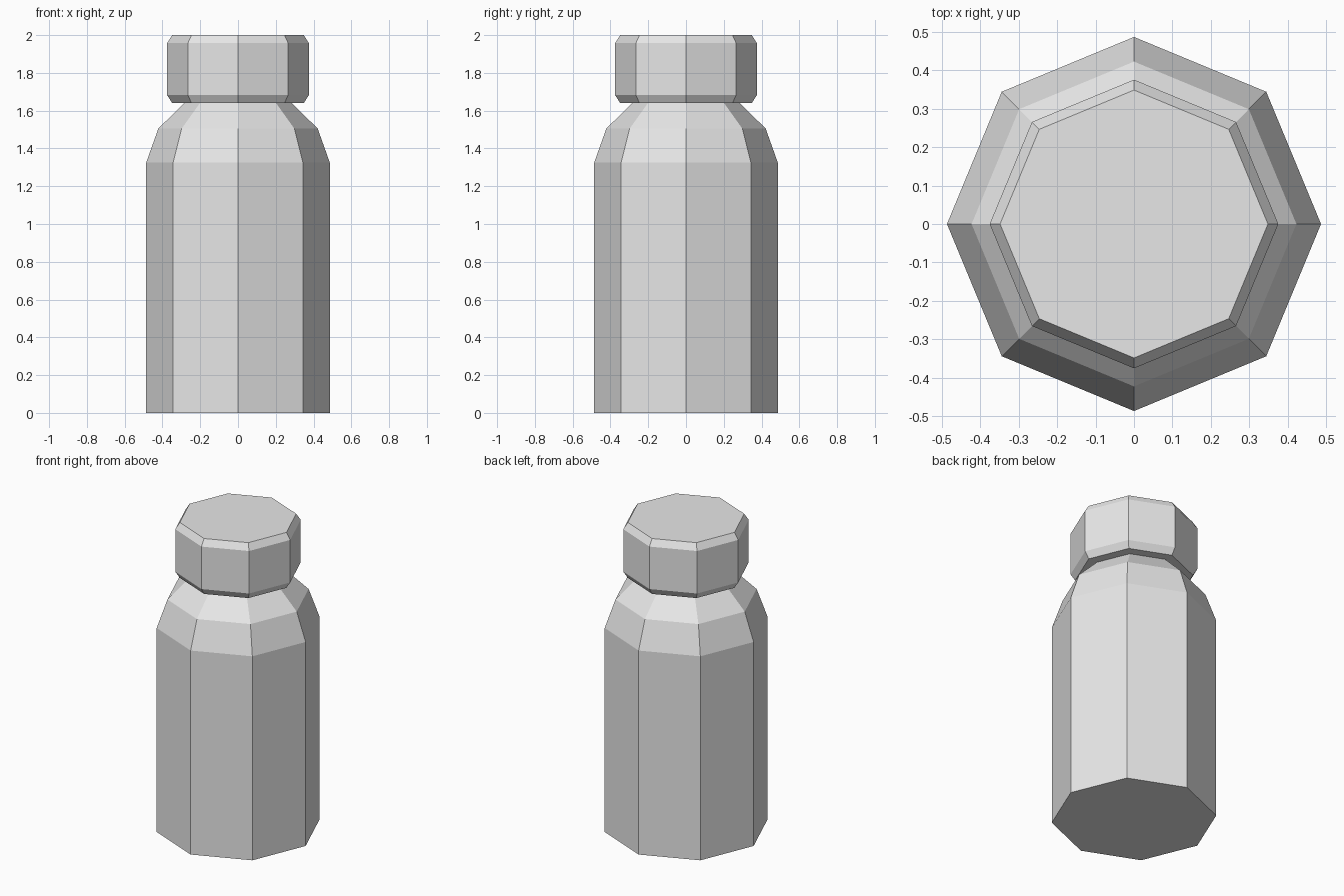
import bpy
import bmesh
from math import cos, sin, tau

SIDES = 8

cube = bpy.data.objects.get("Cube")
if cube:
    bpy.data.objects.remove(cube, do_unlink=True)

# One plain grey for the whole bottle
grey = bpy.data.materials.new("light grey")
grey.use_nodes = True
colour = (0.8, 0.8, 0.8, 1.0)
grey.diffuse_color = colour
grey.node_tree.nodes["Principled BSDF"].inputs["Base Color"].default_value = colour


def lathe(name, profile):
    """Turn a (radius, height) profile into a closed, flat-faced octagonal solid."""
    bm = bmesh.new()
    rings = [[bm.verts.new((r * cos(tau * i / SIDES), r * sin(tau * i / SIDES), z))
              for i in range(SIDES)] for r, z in profile]
    for low, high in zip(rings, rings[1:]):
        for i in range(SIDES):
            j = (i + 1) % SIDES
            bm.faces.new((low[i], low[j], high[j], high[i]))
    bm.faces.new(rings[0][::-1])
    bm.faces.new(rings[-1])
    mesh = bpy.data.meshes.new(name)
    bm.to_mesh(mesh)
    bm.free()
    mesh.materials.append(grey)
    obj = bpy.data.objects.new(name, mesh)
    bpy.context.collection.objects.link(obj)
    return obj


# Straight body with two sloping shoulders that run up into the cap
lathe("bottle_body", [(0.486, 0), (0.486, 1.325), (0.422, 1.505), (0.275, 1.65)])

# Cap with bevelled upper and lower rims
lathe("bottle_cap", [(0.348, 1.64), (0.375, 1.682), (0.375, 1.958), (0.348, 2.0)])
